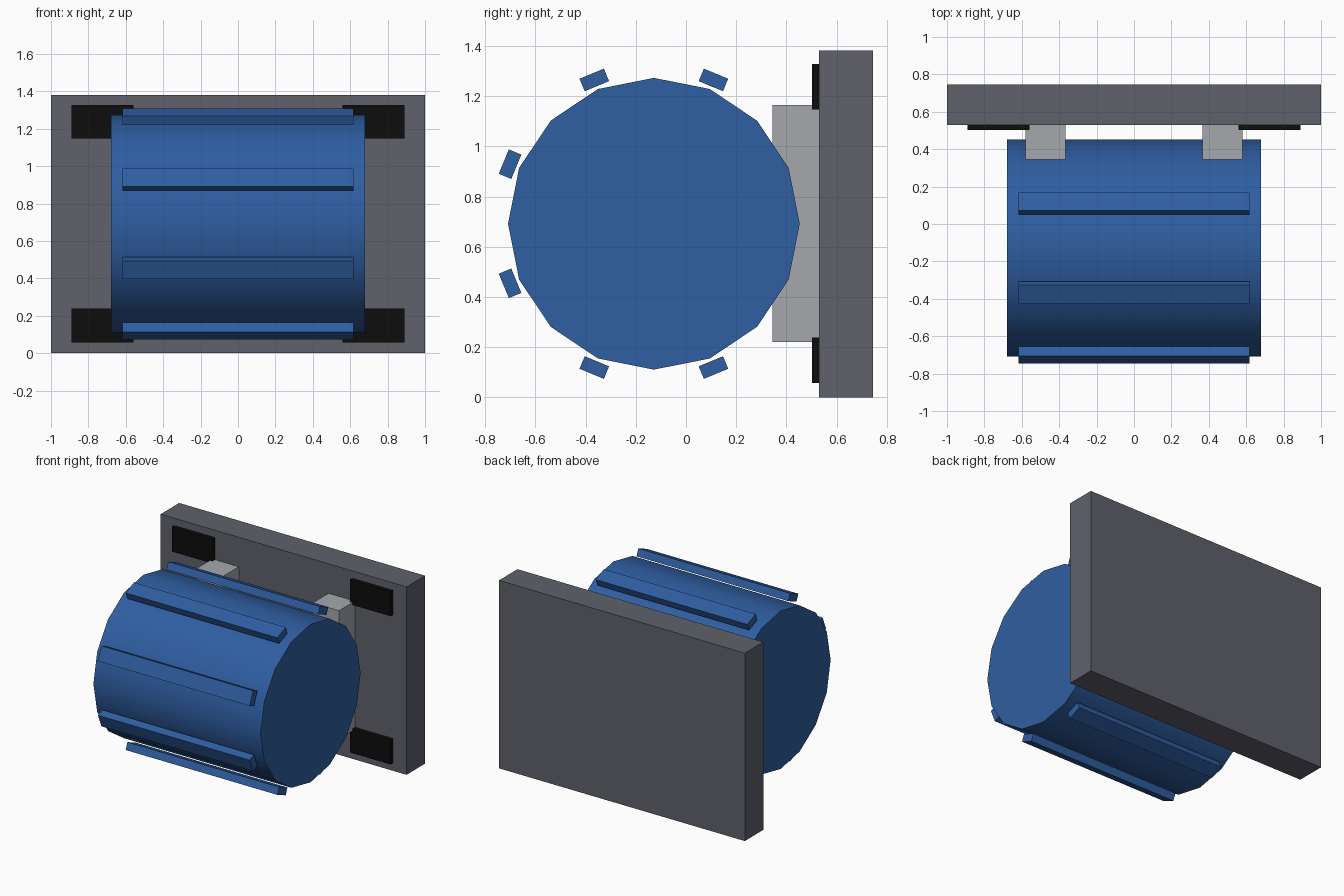
import bpy, math
from mathutils import Matrix

if "Cube" in bpy.data.objects:
    bpy.data.objects.remove(bpy.data.objects["Cube"])


def material(name, rgb):
    m = bpy.data.materials.new(name)
    m.diffuse_color = (*rgb, 1)
    m.use_nodes = True
    m.node_tree.nodes["Principled BSDF"].inputs["Base Color"].default_value = m.diffuse_color
    return m


BLUE = material("blue", (0.028, 0.112, 0.36))
DARK_GREY = material("dark grey", (0.115, 0.12, 0.148))
LIGHT_GREY = material("light grey", (0.38, 0.39, 0.41))
BLACK = material("black", (0.004, 0.004, 0.004))


def box(name, lo, hi, mat):
    bpy.ops.mesh.primitive_cube_add(size=1, location=[(a + b) / 2 for a, b in zip(lo, hi)])
    ob = bpy.context.object
    ob.name = name
    ob.data.transform(Matrix.Diagonal([b - a for a, b in zip(lo, hi)] + [1]))
    ob.data.materials.append(mat)
    return ob


# Back plate
box("back_plate", (-1, 0.53, 0), (1, 0.745, 1.382), DARK_GREY)

# Brackets and corner pads, mirrored left and right
for side, s in (("left", -1), ("right", 1)):
    def sided(name, x0, x1, y0, y1, z0, z1, mat):
        a, b = sorted((s * x0, s * x1))
        box(f"{side}_{name}", (a, y0, z0), (b, y1, z1), mat)
    sided("bracket", 0.365, 0.58, 0.345, 0.53, 0.22, 1.165, LIGHT_GREY)
    sided("lower_pad", 0.56, 0.89, 0.502, 0.53, 0.057, 0.238, BLACK)
    sided("upper_pad", 0.56, 0.89, 0.502, 0.53, 1.147, 1.328, BLACK)

# Sixteen-sided drum lying along x, with corners on the y and z axes
CY, CZ, R = -0.128, 0.692, 0.581
bpy.ops.mesh.primitive_cylinder_add(vertices=16, radius=R, depth=1.36,
                                    location=(0, CY, CZ), rotation=(0, math.pi / 2, 0))
drum = bpy.context.object
drum.name = "drum"
drum.data.materials.append(BLUE)
bpy.ops.object.shade_smooth_by_angle(angle=math.radians(30))

# Six ribs round the drum, none on the plate side
for i in range(6):
    a = math.radians(67.5 + 45 * i)
    rib = box(f"rib_{i + 1}", (-0.617, -0.027, -0.0525), (0.617, 0.027, 0.0525), BLUE)
    rib.location = (0, CY + 0.62 * math.cos(a), CZ + 0.62 * math.sin(a))
    rib.rotation_euler.x = a
